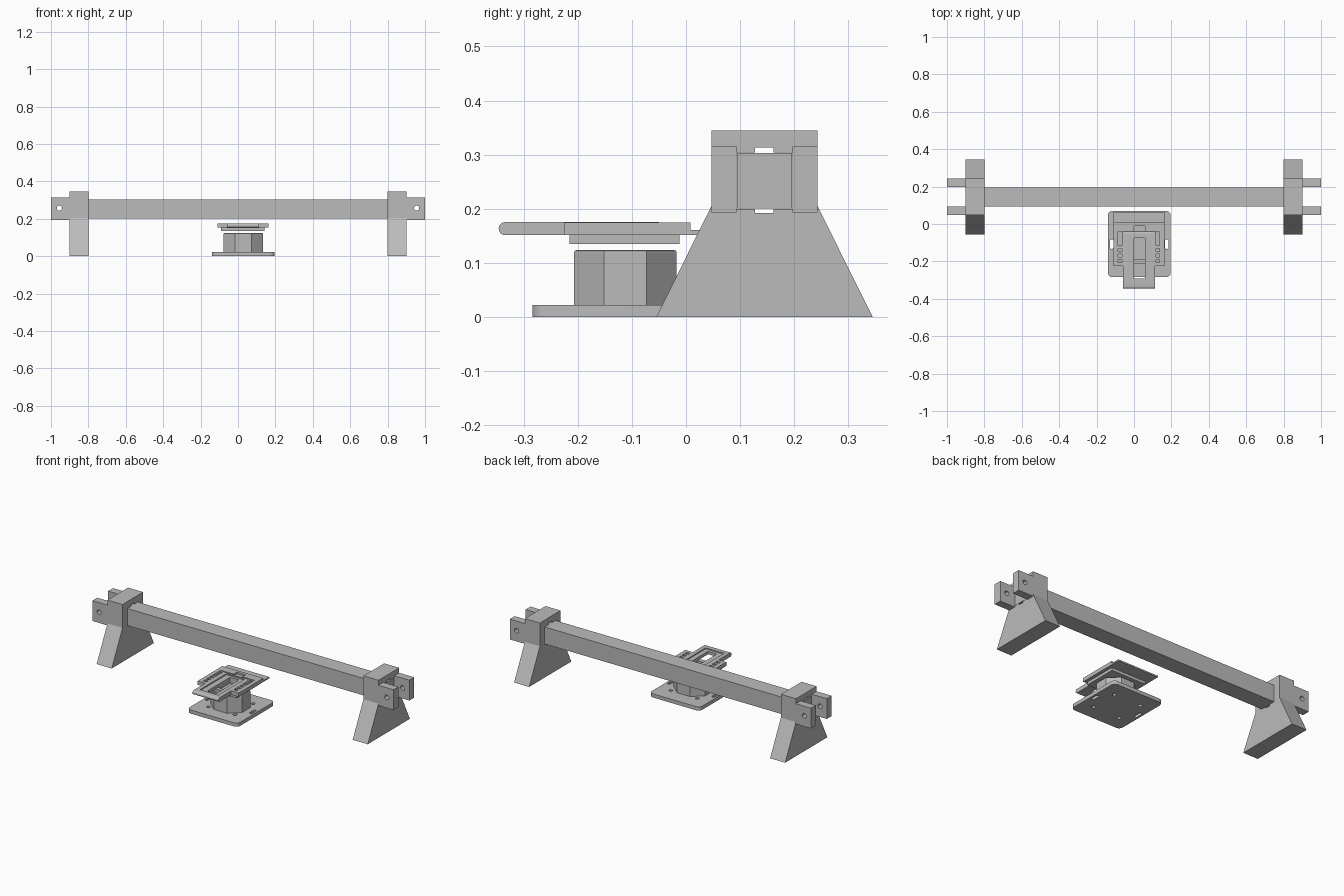
import bpy, bmesh, math
from mathutils import Matrix

cube = bpy.data.objects.get("Cube")
if cube:
    bpy.data.objects.remove(cube)

GREY = (0.5, 0.5, 0.5, 1)
grey = bpy.data.materials.new("plain grey")
grey.use_nodes = True
grey.diffuse_color = GREY
grey.node_tree.nodes["Principled BSDF"].inputs["Base Color"].default_value = GREY


def finish(name, bm):
    bmesh.ops.recalc_face_normals(bm, faces=bm.faces)
    mesh = bpy.data.meshes.new(name)
    bm.to_mesh(mesh)
    bm.free()
    mesh.materials.append(grey)
    obj = bpy.data.objects.new(name, mesh)
    bpy.context.collection.objects.link(obj)
    return obj


def box(name, x, y, z, round_axis=None, radius=0, steps=4):
    """Box from (min, max) ranges; edges along round_axis may be rounded."""
    bm = bmesh.new()
    bmesh.ops.create_cube(bm, size=1)
    for v in bm.verts:
        for i, (lo, hi) in enumerate((x, y, z)):
            v.co[i] = lo if v.co[i] < 0 else hi
    if round_axis is not None:
        edges = [e for e in bm.edges
                 if abs(e.verts[0].co[round_axis] - e.verts[1].co[round_axis]) > 1e-6]
        bmesh.ops.bevel(bm, geom=edges, offset=radius, segments=steps,
                        profile=0.5, affect='EDGES')
    return finish(name, bm)


def prism(name, points, x):
    """Extrude a (y, z) outline along x."""
    bm = bmesh.new()
    face = bm.faces.new([bm.verts.new((x[0], y, z)) for y, z in points])
    new = bmesh.ops.extrude_face_region(bm, geom=[face])["geom"]
    for v in new:
        if isinstance(v, bmesh.types.BMVert):
            v.co.x = x[1]
    return finish(name, bm)


def cylinder(name, centre, radius, depth, axis='Z', sides=20, turn=0):
    bm = bmesh.new()
    bmesh.ops.create_cone(bm, cap_ends=True, segments=sides, radius1=radius,
                          radius2=radius, depth=depth)
    rot = Matrix.Rotation(turn, 4, 'Z')
    if axis == 'Y':
        rot = Matrix.Rotation(math.pi / 2, 4, 'X')
    bm.transform(Matrix.Translation(centre) @ rot)
    return finish(name, bm)


def cut(obj, cutters):
    for c in cutters:
        c.hide_render = True
        mod = obj.modifiers.new("cut", 'BOOLEAN')
        mod.operation = 'DIFFERENCE'
        mod.solver = 'EXACT'
        mod.object = c
        bpy.context.view_layer.objects.active = obj
        bpy.ops.object.modifier_apply(modifier=mod.name)
        bpy.data.objects.remove(c)


# Long square beam
BEAM_Y, BEAM_Z = (0.094, 0.196), (0.201, 0.303)
box("beam", (-0.9, 0.9), BEAM_Y, BEAM_Z)

# End stands with a socket for the beam, and two pierced lugs each
OUTLINE = [(-0.055, 0), (0.345, 0), (0.243, 0.205), (0.243, 0.345),
           (0.047, 0.345), (0.047, 0.205)]
for side, label in ((1, "left"), (-1, "right")):
    def span(a, b):
        return tuple(sorted((side * a, side * b)))
    stand = prism(label + "_stand", OUTLINE, span(0.8, 0.9))
    cut(stand, [box("socket", span(0.78, 0.92), (0.093, 0.197), (0.2, 0.304)),
                box("notch", span(0.78, 0.92), (0.127, 0.162), (0.192, 0.313))])
    for part, y in (("front", (0.047, 0.093)), ("back", (0.197, 0.243))):
        lug = box(label + "_" + part + "_lug", span(0.9, 1), y, (0.193, 0.315))
        cut(lug, [cylinder("pin_hole", (side * 0.955, sum(y) / 2, 0.257),
                           0.014, 0.1, 'Y')])

# Base plate with round holes and side slots, symmetric about the mount centre
CX, CY = 0.028, -0.108
base = box("base_plate", (-0.14, 0.196), (-0.284, 0.07), (0, 0.022), 2, 0.025)
holes = []
for sx in (-1, 1):
    x = CX + sx * 0.147
    holes.append(box("slot", (x - 0.009, x + 0.009), (CY - 0.026, CY + 0.026),
                     (-0.01, 0.04), 2, 0.0085))
    for sy in (-1, 1):
        holes.append(cylinder("screw_hole", (CX + sx * 0.088, CY + sy * 0.086, 0.01),
                              0.011, 0.06))
cut(base, holes)

# Eight-sided pillar with a softened top edge
pillar = cylinder("pillar", (0, 0, 0), 0.108, 0.103, sides=8, turn=math.pi / 8)
pillar.data.transform(Matrix.Translation((CX, -0.112, 0.0725)) @ Matrix.Diagonal((1.05, 0.95, 1, 1)))
bm = bmesh.new()
bm.from_mesh(pillar.data)
rim = [e for e in bm.edges if min(v.co.z for v in e.verts) > 0.12]
bmesh.ops.bevel(bm, geom=rim, offset=0.005, segments=2, profile=0.5, affect='EDGES')
bm.to_mesh(pillar.data)
bm.free()

# Sliding head: lower bracket, wide plate, thin rear ledge and long tongue
bracket = box("lower_bracket", (-0.09, 0.142), (-0.215, -0.012), (0.135, 0.152))
head = box("head_plate", (-0.11, 0.162), (-0.225, 0.008), (0.152, 0.175))
box("rear_ledge", (-0.11, 0.162), (0.008, 0.065), (0.152, 0.161))
tongue = box("tongue", (-0.06, 0.112), (-0.346, -0.04), (0.1515, 0.1755), 0, 0.0118, 5)

# Tongue bed, side channels and rear tab groove in the head plate
cut(head, [box("bed", (-0.06, 0.112), (-0.3, -0.04), (0.1, 0.2)),
           box("tab_groove", (0, 0.058), (-0.05, -0.01), (0.165, 0.2))]
    + [box("channel", (x, x + 0.02), (-0.205, -0.04), (0.16, 0.2)) for x in (-0.085, 0.117)])
cut(tongue, [box("recess", (-0.035, 0.087), (-0.31, -0.06), (0.169, 0.2)),
             box("slot", (0.0, 0.058), (-0.292, -0.075), (0.1, 0.2))])
cut(bracket, [box("window", (0.0, 0.058), (-0.19, -0.075), (0.1, 0.2))])

# Small locking teeth in the side channels
for label, x in (("right", -0.085), ("left", 0.117)):
    for i in range(3):
        y = -0.19 + i * 0.03
        box(f"{label}_tooth_{i + 1}", (x, x + 0.02), (y, y + 0.014), (0.159, 0.174))

# Smooth only the gently curved faces
for obj in bpy.context.collection.objects:
    if obj.type == 'MESH' and obj.name.split(".")[0] in ("base_plate", "tongue"):
        bpy.ops.object.select_all(action='DESELECT')
        obj.select_set(True)
        bpy.context.view_layer.objects.active = obj
        bpy.ops.object.shade_smooth_by_angle(angle=math.radians(30))
